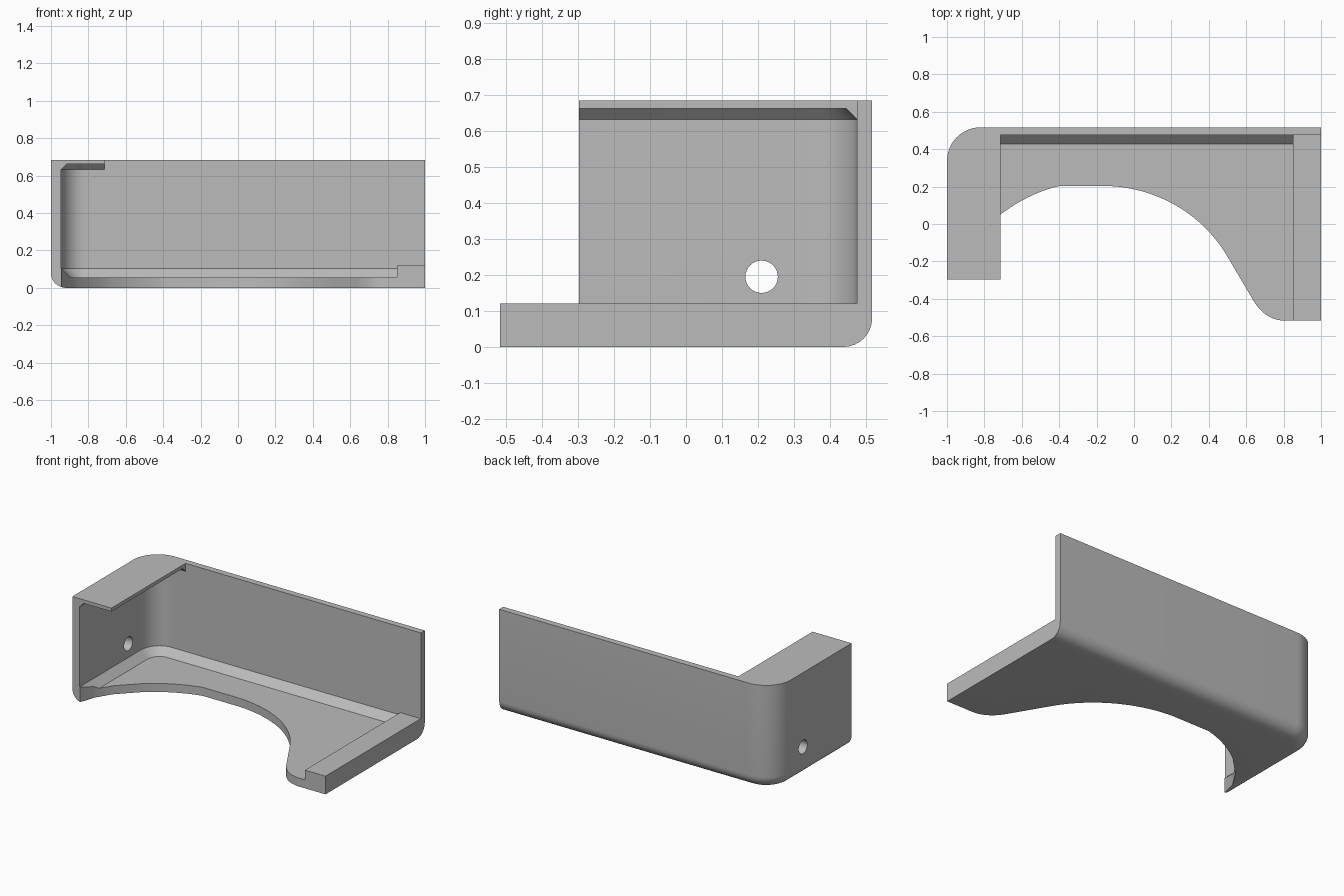
import bpy, bmesh, math
from mathutils.geometry import interpolate_bezier
from mathutils import Vector

if "Cube" in bpy.data.objects:
    bpy.data.objects.remove(bpy.data.objects["Cube"])

grey = bpy.data.materials.new("plain grey")
grey.use_nodes = True
grey.diffuse_color = (0.5, 0.5, 0.5, 1)
grey.node_tree.nodes["Principled BSDF"].inputs["Base Color"].default_value = (0.5, 0.5, 0.5, 1)

FRONT, BACK, HEIGHT, CORNER, WALL_END = -0.517, 0.517, 0.685, 0.18, -0.297


def loft(name, rings):
    """Closed solid through matching rings of points, lowest ring first."""
    bm = bmesh.new()
    loops = [[bm.verts.new(p) for p in ring] for ring in rings]
    n = len(loops[0])
    for low, high in zip(loops, loops[1:]):
        for i in range(n):
            j = (i + 1) % n
            bm.faces.new((low[i], low[j], high[j], high[i]))
    bm.faces.new(loops[0][::-1])
    bm.faces.new(loops[-1])
    bmesh.ops.recalc_face_normals(bm, faces=bm.faces)
    mesh = bpy.data.meshes.new(name)
    bm.to_mesh(mesh)
    bm.free()
    mesh.materials.append(grey)
    ob = bpy.data.objects.new(name, mesh)
    bpy.context.collection.objects.link(ob)
    return ob


def prism(name, plan, z0, z1):
    return loft(name, [[(x, y, z) for x, y in plan] for z in (z0, z1)])


def box(name, x0, x1, y0, y1, z0, z1):
    return prism(name, [(x0, y0), (x1, y0), (x1, y1), (x0, y1)], z0, z1)


def tray_ring(z, dx, dy, right, front):
    """Plan with one rounded back corner, inset from the side and back."""
    pts = [(right, front, z), (right, BACK - dy, z)]
    for i in range(17):
        a = math.pi / 2 * (1 + i / 16)
        pts.append((-1 + CORNER + (CORNER - dx) * math.cos(a),
                    BACK - CORNER + (CORNER - dy) * math.sin(a), z))
    return pts + [(-1 + dx, front, z)]


# Outer shell with rounded lower edge
R = 0.08
rings = []
for i in range(9):
    a = math.pi / 2 * i / 8
    d = R * (1 - math.sin(a))
    rings.append(tray_ring(R * (1 - math.cos(a)), d, d, 1, FRONT))
rings.append(tray_ring(HEIGHT, 0, 0, 1, FRONT))
body = loft("corner_bracket", rings)

# Chamfered cavity between floor and lip
cavity = loft("cavity_cutter", [
    tray_ring(z, 0.054 + c, 0.042 + c, 0.85, -1)
    for z, c in ((0.056, 0.048), (0.104, 0), (0.632, 0), (0.662, 0.03))])

# Open top beside the lip, and space above the end rail
opening = box("opening_cutter", -0.715, 2, -1, BACK - 0.042, 0.3, 1)
rail_space = box("rail_cutter", 0.8, 2, -1, BACK - 0.042, 0.12, 0.5)
wall_end = box("wall_end_cutter", -2, -0.5, -1, WALL_END, -1, 1)

# Sweeping cutout in the floor
curve = [(-0.945, -1), (-0.945, WALL_END), (-0.915, -0.19), (-0.85, -0.085)]


def sweep(a, b, c, d, n):
    curve.extend(p.to_2d()[:] for p in interpolate_bezier(
        *(Vector((*q, 0)) for q in (a, b, c, d)), n))


sweep((-0.715, 0.05), (-0.61, 0.13), (-0.5, 0.18), (-0.4, 0.203), 12)
sweep((-0.13, 0.203), (0.13, 0.19), (0.37, 0.05), (0.5, -0.175), 20)
sweep((0.63, -0.395), (0.67, -0.47), (0.73, FRONT), (0.81, FRONT), 12)
curve.append((0.81, -1))
floor_cut = prism("floor_cutter", curve, -0.5, 0.3)

# Round hole through the side wall
hole_plan = [(0.21 + 0.045 * math.cos(t * math.pi / 16),
              0.195 + 0.045 * math.sin(t * math.pi / 16)) for t in range(32)]
hole = loft("hole_cutter", [[(x, y, z) for y, z in hole_plan] for x in (-1.2, -0.8)])

bpy.context.view_layer.objects.active = body
for cutter in (cavity, opening, rail_space, wall_end, floor_cut, hole):
    mod = body.modifiers.new(cutter.name, "BOOLEAN")
    mod.operation, mod.solver, mod.object = "DIFFERENCE", "EXACT", cutter
    bpy.ops.object.modifier_apply(modifier=mod.name)
    bpy.data.objects.remove(cutter)

# Smooth curved faces, keep edges crisp
bpy.ops.object.select_all(action="DESELECT")
body.select_set(True)
bpy.ops.object.shade_smooth_by_angle(angle=math.radians(25))
